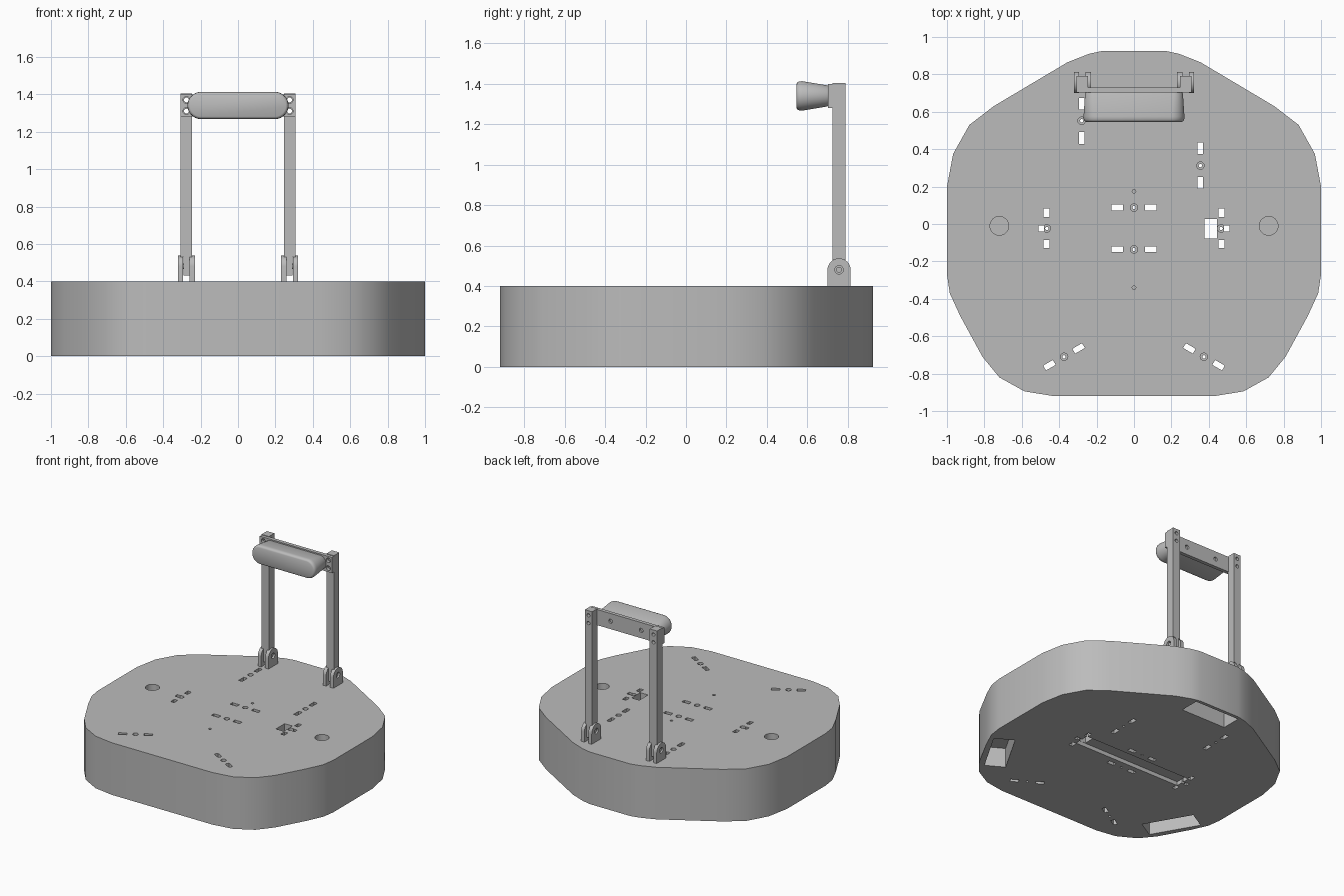
import bpy, bmesh, math
from mathutils import Matrix, Vector

if "Cube" in bpy.data.objects:
    bpy.data.objects.remove(bpy.data.objects["Cube"], do_unlink=True)

grey = bpy.data.materials.new("light grey")
grey.use_nodes = True
colour = (0.5, 0.5, 0.5, 1)
grey.diffuse_color = colour
grey.node_tree.nodes["Principled BSDF"].inputs["Base Color"].default_value = colour


def finish(bm, name):
    bmesh.ops.recalc_face_normals(bm, faces=bm.faces)
    mesh = bpy.data.meshes.new(name)
    bm.to_mesh(mesh)
    bm.free()
    mesh.materials.append(grey)
    obj = bpy.data.objects.new(name, mesh)
    bpy.context.collection.objects.link(obj)
    return obj


def select(obj):
    bpy.ops.object.select_all(action='DESELECT')
    obj.select_set(True)
    bpy.context.view_layer.objects.active = obj


def smooth(obj, angle=35):
    select(obj)
    bpy.ops.object.shade_smooth_by_angle(angle=math.radians(angle))


def cut(obj, bm):
    cutter = finish(bm, "cutter")
    cutter.hide_render = True
    mod = obj.modifiers.new("holes", 'BOOLEAN')
    mod.operation, mod.solver = 'DIFFERENCE', 'EXACT'
    mod.use_self = True
    mod.object = cutter
    select(obj)
    bpy.ops.object.modifier_apply(modifier=mod.name)
    bpy.data.objects.remove(cutter, do_unlink=True)


def box(bm, lo, hi, turn=0):
    lo, hi = Vector(lo), Vector(hi)
    m = Matrix.Translation((lo + hi) / 2) @ Matrix.Rotation(turn, 4, 'Z')
    bmesh.ops.create_cube(bm, size=1, matrix=m @ Matrix.Diagonal((*(hi - lo), 1)))


def rod(bm, start, end, radius, sides=20):
    start, end = Vector(start), Vector(end)
    axis = end - start
    m = Matrix.Translation((start + end) / 2) @ axis.to_track_quat('Z', 'Y').to_matrix().to_4x4()
    bmesh.ops.create_cone(bm, cap_ends=True, segments=sides, radius1=radius,
                          radius2=radius, depth=axis.length, matrix=m)


def prism(bm, points, direction):
    face = bm.faces.new([bm.verts.new(p) for p in points])
    top = bmesh.ops.extrude_face_region(bm, geom=[face])["geom"]
    bmesh.ops.translate(bm, vec=direction, verts=[v for v in top if isinstance(v, bmesh.types.BMVert)])


# Base: rounded hexagonal slab from a mirrored outline
H = 0.4
half = [(0.17, 0.925), (0.24, 0.91), (0.355, 0.865), (0.75, 0.63), (0.88, 0.53),
        (0.967, 0.375), (1, 0.2), (1, -0.27), (0.985, -0.37), (0.93, -0.49),
        (0.81, -0.71), (0.72, -0.82), (0.585, -0.895), (0.43, -0.92)]
outline = half + [(-x, y) for x, y in reversed(half)]
bm = bmesh.new()
prism(bm, [(x, y, 0) for x, y in outline], (0, 0, H))
base = finish(bm, "base")

# Openings in the base
bm = bmesh.new()


def slot(x, y, w=0.03, d=0.062, turn=0):
    box(bm, (x - w / 2, y - d / 2, -0.1), (x + w / 2, y + d / 2, H + 0.1), turn)


def screw_hole(x, y):
    rod(bm, (x, y, -0.1), (x, y, H + 0.1), 0.009, 12)
    rod(bm, (x, y, H - 0.03), (x, y, H + 0.05), 0.02, 16)


for x, y in ((-0.28, 0.552), (0.355, 0.312)):
    screw_hole(x, y)
    for s in (-1, 1):
        slot(x, y + s * 0.092)
for y in (0.088, -0.136):
    screw_hole(0, y)
    for s in (-1, 1):
        slot(s * 0.09, y, 0.06, 0.03)
for s in (-1, 1):
    screw_hole(s * 0.466, -0.024)
    slot(s * 0.496, -0.024, 0.028, 0.03)
    for y in (0.06, -0.107):
        slot(s * 0.468, y, 0.03, 0.045)
    # angled front slots
    screw_hole(s * 0.374, -0.71)
    for t in (-1, 1):
        slot(s * (0.374 + t * 0.078), -0.71 - t * 0.045, 0.06, 0.03, -s * math.radians(30))
    # round blind holes
    rod(bm, (s * 0.72, -0.01, H - 0.05), (s * 0.72, -0.01, H + 0.05), 0.05, 32)
for y in (0.175, -0.34):
    rod(bm, (0, y, H - 0.04), (0, y, H + 0.05), 0.01, 12)
slot(0.41, -0.025, 0.066, 0.106)
# wide recess and three wheel pockets underneath
box(bm, (-0.46, -0.08, -0.1), (0.46, 0.04, 0.03))
for k in range(3):
    a = math.radians(90 + 120 * k)
    cx, cy = 0.9 * math.cos(a), 0.9 * math.sin(a) - 0.075
    box(bm, (cx - 0.075, cy - 0.19, -0.1), (cx + 0.075, cy + 0.19, 0.15), a)
cut(base, bm)
smooth(base)

# Posts with hinge brackets, one on each side
for side, s in (("left", 1), ("right", -1)):
    X, Y, Z = s * 0.276, 0.757, 0.48
    # bracket cheeks with rounded tops
    bm = bmesh.new()
    arc = [(Y + 0.057 * math.cos(t), Z + 0.057 * math.sin(t))
           for t in (math.pi * i / 16 for i in range(17))]
    for x in (X - 0.045, X + 0.017):
        prism(bm, [(x, y, z) for y, z in [(Y + 0.057, H - 0.005)] + arc + [(Y - 0.057, H - 0.005)]],
              (0.028, 0, 0))
    bracket = finish(bm, side + "_bracket")
    bm = bmesh.new()
    rod(bm, (X - 0.1, Y, Z), (X + 0.1, Y, Z), 0.021)
    cut(bracket, bm)
    smooth(bracket)
    # hinge pin
    bm = bmesh.new()
    rod(bm, (X - 0.036, Y, Z), (X + 0.036, Y, Z), 0.014)
    smooth(finish(bm, side + "_hinge_pin"))
    # post with a narrow foot tongue
    bm = bmesh.new()
    box(bm, (X - 0.031, 0.725, 0.53), (X + 0.031, 0.79, 1.405))
    post = finish(bm, side + "_post")
    bm = bmesh.new()
    for z in (1.31, 1.37):
        rod(bm, (X, 0.6, z), (X, 0.9, z), 0.013, 16)
    cut(post, bm)
    smooth(post)
    bm = bmesh.new()
    box(bm, (X - 0.016, 0.725, 0.43), (X + 0.016, 0.79, 0.535))
    finish(bm, side + "_post_tongue")

# Mounting plate between the posts
bm = bmesh.new()
box(bm, (-0.307, 0.702, 1.28), (0.307, 0.73, 1.4))
plate = finish(bm, "mounting_plate")
bm = bmesh.new()
for s in (-1, 1):
    rod(bm, (s * 0.13, 0.715, 1.34), (s * 0.13, 0.8, 1.34), 0.016, 16)
    for z in (1.31, 1.37):
        rod(bm, (s * 0.276, 0.6, z), (s * 0.276, 0.8, z), 0.018, 16)
cut(plate, bm)
smooth(plate)

# Sensor head: capsule sections lofted from back to front
bm = bmesh.new()
rings = []
for y, width, height in ((0.705, 0.255, 0.05), (0.695, 0.262, 0.053), (0.575, 0.27, 0.073),
                         (0.56, 0.269, 0.072), (0.55, 0.264, 0.067), (0.546, 0.256, 0.059)):
    ring = []
    for i in range(32):
        t = 2 * math.pi * (i + 0.5) / 32
        shift = math.copysign(width - height, math.cos(t))
        ring.append(bm.verts.new((shift + height * math.cos(t), y, 1.34 + height * math.sin(t))))
    rings.append(ring)
for a, b in zip(rings, rings[1:]):
    for i in range(32):
        j = (i + 1) % 32
        bm.faces.new((a[i], a[j], b[j], b[i]))
bm.faces.new(rings[0])
bm.faces.new(rings[-1])
smooth(finish(bm, "sensor_head"), 40)
